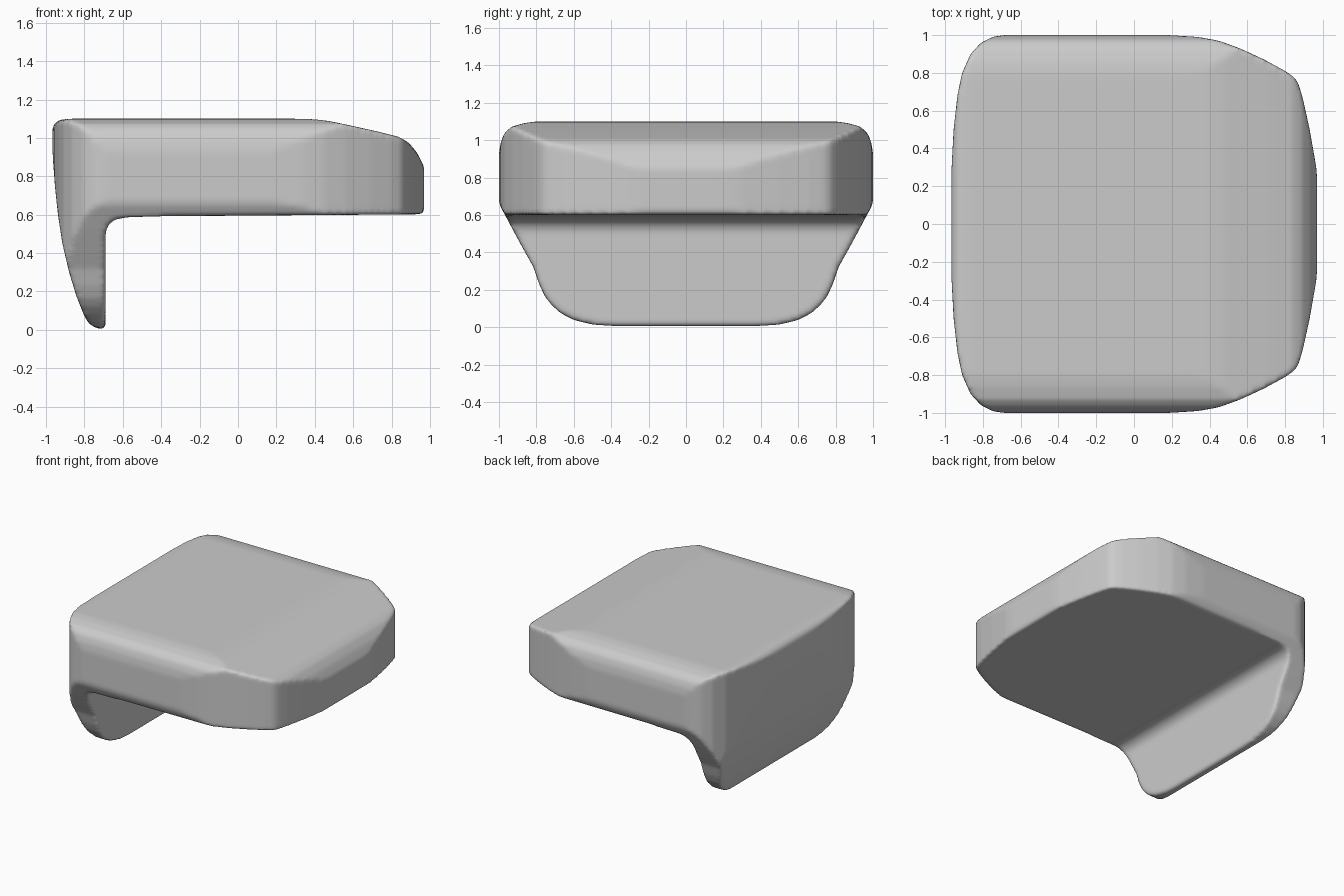
import bpy, bmesh
from mathutils import Vector

if "Cube" in bpy.data.objects:
    bpy.data.objects.remove(bpy.data.objects["Cube"])


def prism(name, pts, place, half=2.0):
    """Extrude a closed 2D outline; place(u, v, w) maps it into 3D."""
    bm = bmesh.new()
    lo = [bm.verts.new(place(u, v, -half)) for u, v in pts]
    hi = [bm.verts.new(place(u, v, half)) for u, v in pts]
    bm.faces.new(lo)
    bm.faces.new(hi)
    n = len(pts)
    for i in range(n):
        j = (i + 1) % n
        bm.faces.new((lo[i], lo[j], hi[j], hi[i]))
    bmesh.ops.recalc_face_normals(bm, faces=bm.faces)
    me = bpy.data.meshes.new(name)
    bm.to_mesh(me)
    bm.free()
    ob = bpy.data.objects.new(name, me)
    bpy.context.collection.objects.link(ob)
    return ob


def mirrored(half):
    """Close a half outline by mirroring its first coordinate."""
    return half + [(-u, v) for u, v in reversed(half) if u > 0]


# Side profile (x, z): slab with a hooked lip on the left
side = [(-.69, 0), (-.69, .50), (-.682, .54), (-.65, .572), (-.58, .587), (-.4, .592),
        (.4, .598), (.94, .602), (.97, .61), (.97, .85), (.935, .92), (.89, .975),
        (.84, 1.005), (.72, 1.035), (.58, 1.066), (.48, 1.087), (.40, 1.097), (.30, 1.1),
        (-.88, 1.1), (-.93, 1.094), (-.957, 1.075), (-.968, 1.045), (-.965, .9),
        (-.953, .74), (-.938, .6), (-.915, .45), (-.88, .3), (-.84, .17), (-.80, .07),
        (-.775, .03), (-.74, .01)]

# End profile (y, z): rounded shoulders, tapering lip
end = mirrored([(0, 1.102), (.78, 1.102), (.86, 1.092), (.93, 1.073), (.97, 1.04), (.99, .99),
                (1, .93), (1, .67), (.99, .64), (.965, .595), (.92, .51), (.86, .40),
                (.815, .32), (.785, .23), (.755, .165), (.72, .12), (.67, .075),
                (.60, .038), (.50, .014), (.38, .004), (.25, -.002), (0, -.002)])

# Plan outline (y, x): rounded left corners, chamfered right corners
plan = mirrored([(0, -.972), (.25, -.968), (.5, -.955), (.68, -.935), (.8, -.91), (.9, -.865),
                 (.96, -.81), (.99, -.75), (1.002, -.68), (1.002, .15), (.99, .34), (.97, .45),
                 (.93, .56), (.87, .69), (.81, .80), (.775, .85), (.74, .872), (.66, .895),
                 (.5, .93), (.3, .965), (.2, .972), (0, .972)])

body = prism("curved_cap", side, lambda x, z, y: Vector((x, y, z)))
cutters = [prism("end_cutter", end, lambda y, z, x: Vector((x, y, z))),
           prism("plan_cutter", plan, lambda y, x, z: Vector((x, y, z)), 3.0)]

# Intersect the three outlines, then soften the meeting edges
for c in cutters:
    c.hide_render = True
    m = body.modifiers.new("intersect", 'BOOLEAN')
    m.operation = 'INTERSECT'
    m.solver = 'EXACT'
    m.object = c
r = body.modifiers.new("remesh", 'REMESH')
r.mode = 'VOXEL'
r.voxel_size = 0.016
r.use_smooth_shade = True
s = body.modifiers.new("soften", 'SMOOTH')
s.factor = 0.5
s.iterations = 4

dg = bpy.context.evaluated_depsgraph_get()
final = bpy.data.meshes.new_from_object(body.evaluated_get(dg))
body.modifiers.clear()
body.data = final
for c in cutters:
    bpy.data.objects.remove(c, do_unlink=True)

# Smooth shading
bpy.context.view_layer.objects.active = body
body.select_set(True)
bpy.ops.object.shade_smooth_by_angle(angle=0.9)
